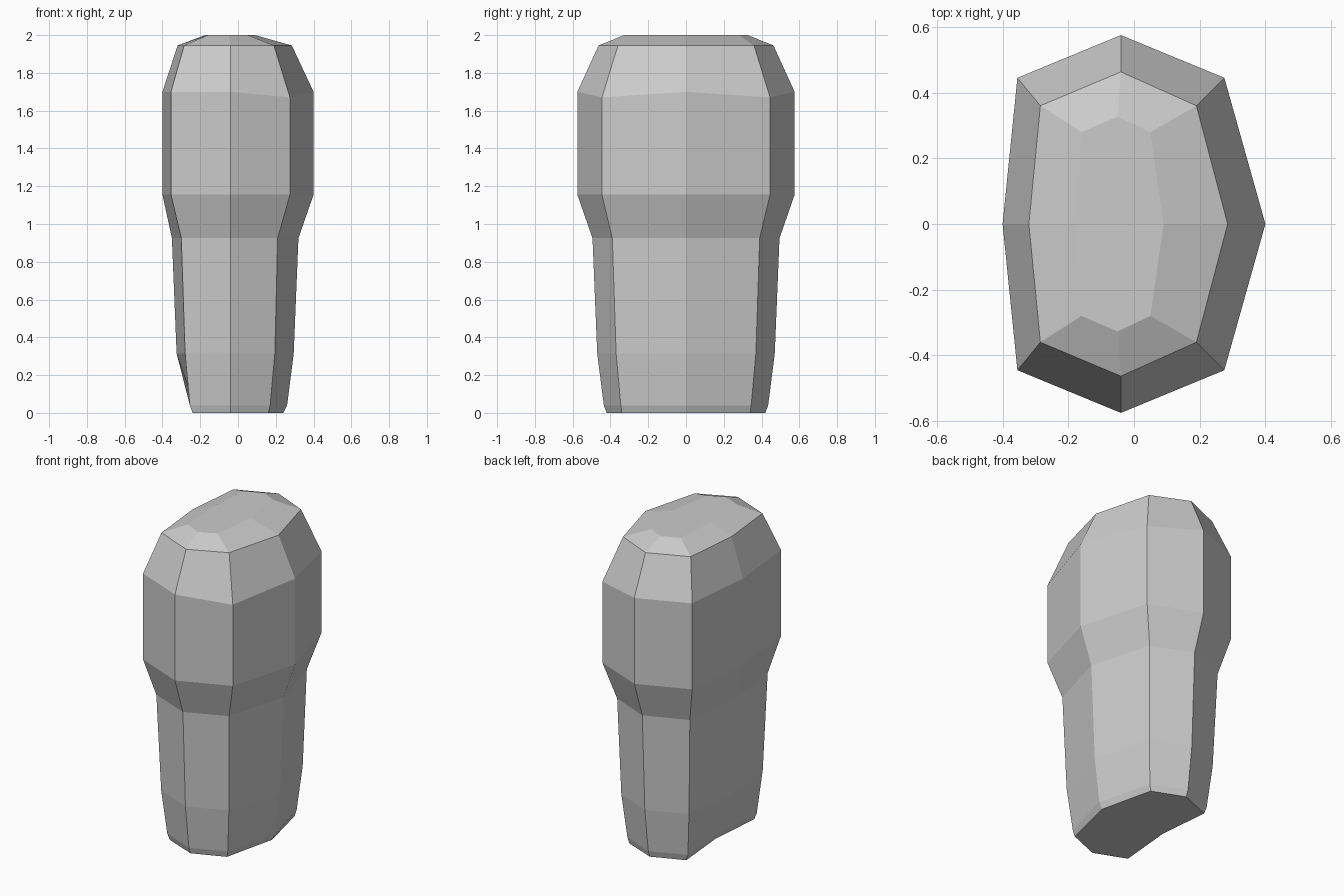
import bpy, bmesh

# Rings: z, right x, right corner x, middle x, left corner x, left x, corner y, end y
RINGS = [
    (0.00, 0.24, 0.16, -0.04, -0.24, -0.21, 0.34, 0.42),
    (0.04, 0.26, 0.17, -0.04, -0.255, -0.23, 0.345, 0.435),
    (0.315, 0.295, 0.195, -0.04, -0.28, -0.325, 0.37, 0.47),
    (0.925, 0.32, 0.21, -0.04, -0.30, -0.35, 0.39, 0.495),
    (1.155, 0.40, 0.275, -0.04, -0.355, -0.40, 0.445, 0.575),
    (1.70, 0.40, 0.275, -0.04, -0.355, -0.40, 0.445, 0.575),
    (1.945, 0.285, 0.19, -0.04, -0.285, -0.32, 0.36, 0.463),
    (2.00, 0.09, 0.05, -0.05, -0.16, -0.175, 0.28, 0.327),
]


def ring_points(z, right, rc, mid, lc, left, cy, ey):
    # The right corners of the shoulder ring sit slightly lower
    zc = 1.67 if z == 1.70 else z
    return [(right, 0, z), (rc, cy, zc), (mid, ey, z), (lc, cy, z),
            (left, 0, z), (lc, -cy, z), (mid, -ey, z), (rc, -cy, zc)]


# Faceted body lofted through the rings
bm = bmesh.new()
rings = [[bm.verts.new(p) for p in ring_points(*r)] for r in RINGS]
for lower, upper in zip(rings, rings[1:]):
    for i in range(8):
        j = (i + 1) % 8
        bm.faces.new((lower[i], lower[j], upper[j], upper[i]))
bm.faces.new(rings[0][::-1])
bm.faces.new(rings[-1])
bmesh.ops.recalc_face_normals(bm, faces=bm.faces)
mesh = bpy.data.meshes.new("body")
bm.to_mesh(mesh)
bm.free()
body = bpy.data.objects.new("body", mesh)
bpy.context.collection.objects.link(body)
